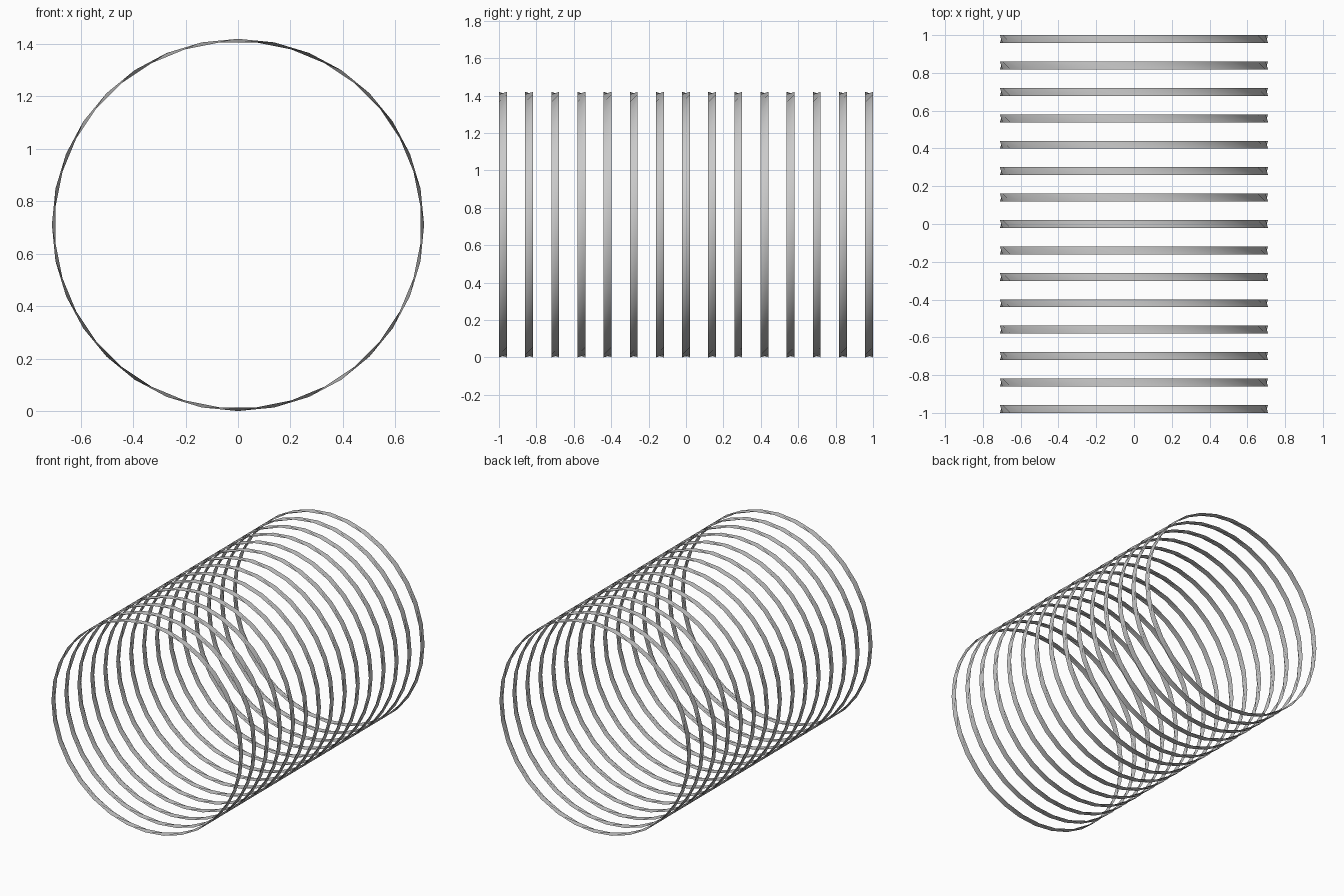
import bpy, bmesh
from math import cos, sin, pi

if "Cube" in bpy.data.objects:
    bpy.data.objects.remove(bpy.data.objects["Cube"])

RINGS = 15
SIDES = 32
RADIUS = 0.71
WIDTH = 0.042
TWIST = 2          # whole steps the back rim is turned against the front rim

# One thin twisted band: two rims joined by slanted faces, giving a pinched waist
bm = bmesh.new()
def rim(y, shift):
    verts = []
    for i in range(SIDES):
        a = 2 * pi * (i + shift) / SIDES
        verts.append(bm.verts.new((RADIUS * cos(a), y, RADIUS * sin(a))))
    return verts

front = rim(-WIDTH / 2, 0)
back = rim(WIDTH / 2, TWIST)
for i in range(SIDES):
    j = (i + 1) % SIDES
    face = bm.faces.new((front[i], back[i], back[j], front[j]))
    face.smooth = True
bmesh.ops.recalc_face_normals(bm, faces=bm.faces)
# make the normals point away from the axis
bm.normal_update()
f = bm.faces[:][0]
c = f.calc_center_median()
if f.normal.x * c.x + f.normal.z * c.z < 0:
    bmesh.ops.reverse_faces(bm, faces=bm.faces[:])
mesh = bpy.data.meshes.new("coil_ring")
bm.to_mesh(mesh)
bm.free()

# Row of identical rings along the depth
half = 1 - WIDTH / 2
for k in range(RINGS):
    ring = bpy.data.objects.new("coil_ring_%02d" % (k + 1), mesh)
    ring.location = (0, -half + 2 * half * k / (RINGS - 1), RADIUS)
    bpy.context.collection.objects.link(ring)
